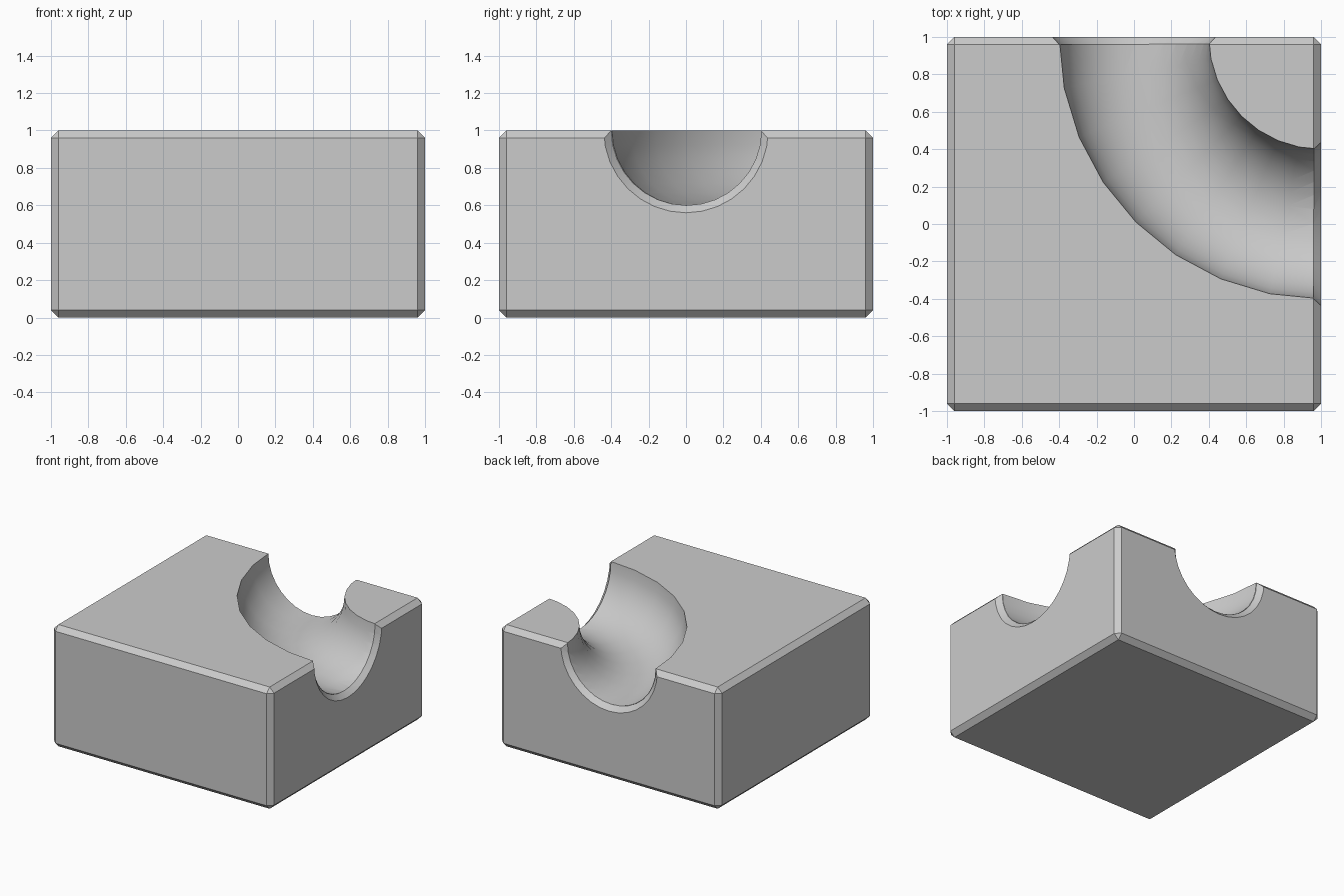
import bpy
from math import pi, radians

cube = bpy.data.objects.get("Cube")
if cube:
    bpy.data.objects.remove(cube, do_unlink=True)

CHAMFER = 0.04
GROOVE = 0.4     # groove radius
SIDES = 32

stone = bpy.data.materials.new("light grey")
stone.use_nodes = True
colour = (0.6, 0.6, 0.6, 1)
stone.diffuse_color = colour
stone.node_tree.nodes["Principled BSDF"].inputs["Base Color"].default_value = colour

# Chamfered block
bpy.ops.mesh.primitive_cube_add(size=2, location=(0, 0, 0.5))
block = bpy.context.object
block.name = "curved_groove_block"
block.scale.z = 0.5
bpy.ops.object.transform_apply(location=True, rotation=True, scale=True)
block.data.materials.append(stone)
bevel = block.modifiers.new("chamfer", "BEVEL")
bevel.width = CHAMFER
bevel.segments = 1


def cut(cutter, name):
    """Subtract a cutter from the block."""
    cutter.name = name
    cutter.hide_render = True
    cutter.data.materials.append(stone)
    mod = block.modifiers.new(name, "BOOLEAN")
    mod.operation = "DIFFERENCE"
    mod.solver = "EXACT"
    mod.object = cutter
    return cutter


# Quarter-turn groove about the back corner
bpy.ops.mesh.primitive_torus_add(major_radius=1, minor_radius=GROOVE, major_segments=SIDES,
                                 minor_segments=SIDES, location=(1, 1, 1))
cutters = [cut(bpy.context.object, "groove_cutter")]

# Flared chamfers at the two groove mouths
depth = 2 * CHAMFER
for name, spot, turn in (("back_mouth_cutter", (0, 1, 1), (-pi / 2, 0, 0)),
                         ("left_mouth_cutter", (1, 0, 1), (0, pi / 2, 0))):
    bpy.ops.mesh.primitive_cone_add(vertices=SIDES, radius1=GROOVE, radius2=GROOVE + depth,
                                    depth=depth, location=spot, rotation=turn)
    cutters.append(cut(bpy.context.object, name))

# Bake the cuts, remove the cutters and smooth the groove
bpy.ops.object.select_all(action="DESELECT")
block.select_set(True)
bpy.context.view_layer.objects.active = block
for mod in list(block.modifiers):
    bpy.ops.object.modifier_apply(modifier=mod.name)
for cutter in cutters:
    bpy.data.objects.remove(cutter, do_unlink=True)
bpy.ops.object.shade_smooth_by_angle(angle=radians(30))
